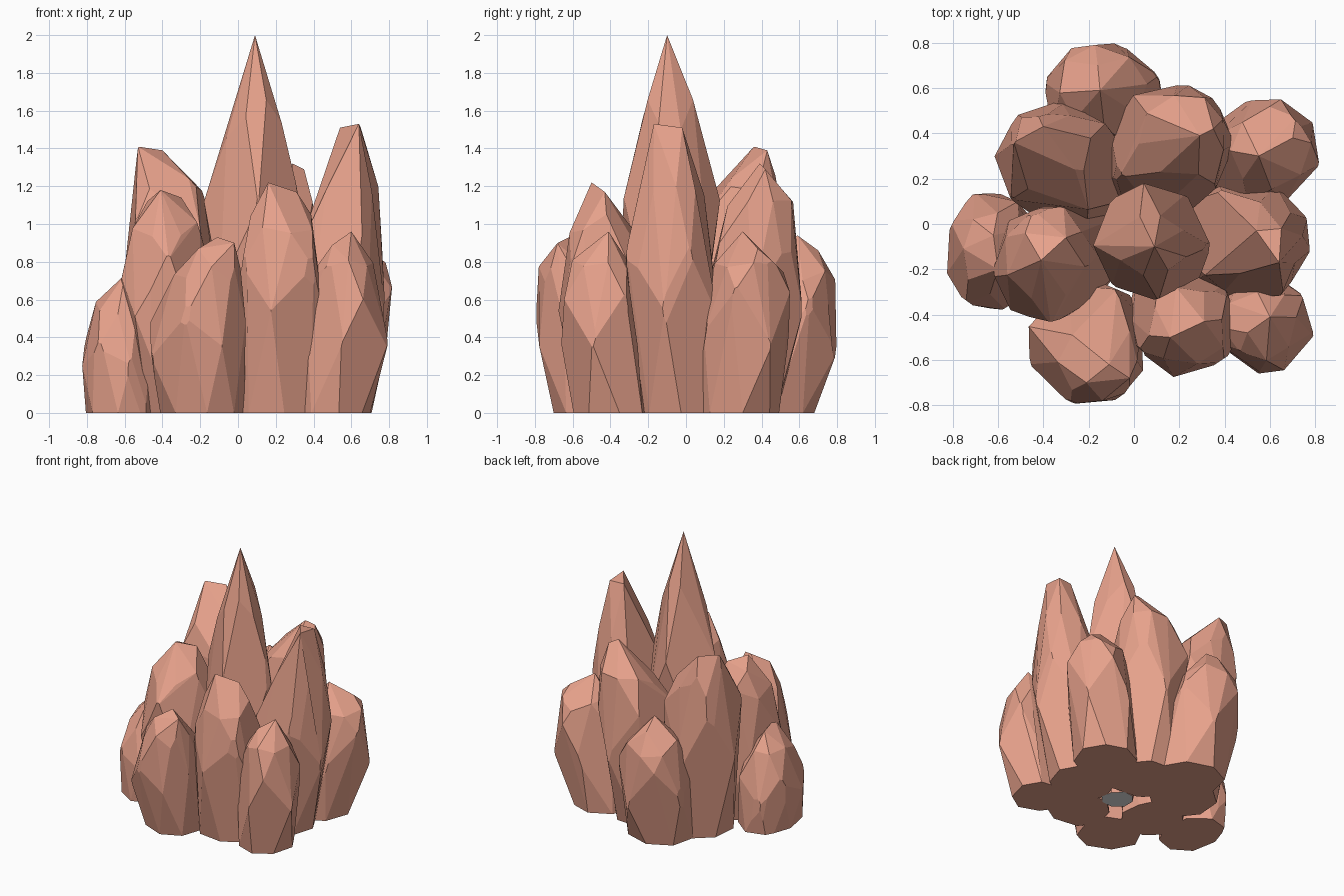
import bpy, bmesh, math, random
from mathutils import Vector

if "Cube" in bpy.data.objects:
    bpy.data.objects.remove(bpy.data.objects["Cube"])


def material(name, rgb):
    m = bpy.data.materials.new(name)
    m.diffuse_color = (*rgb, 1)
    m.use_nodes = True
    m.node_tree.nodes["Principled BSDF"].inputs["Base Color"].default_value = m.diffuse_color
    return m


CLAY = material("clay_rock", (0.80, 0.36, 0.26))
GREY = material("grey_underside", (0.8, 0.8, 0.8))


def unit_ring(rng, n):
    """Irregular polygon stretched to fill -1..1 on both axes, corners kept round."""
    start = rng.random() * math.tau
    pts = []
    for i in range(n):
        a = start + (i + rng.uniform(-0.2, 0.2)) * math.tau / n
        pts.append([math.cos(a), math.sin(a)])
    for k in (0, 1):
        lo, hi = min(p[k] for p in pts), max(p[k] for p in pts)
        for p in pts:
            p[k] = 2 * (p[k] - lo) / (hi - lo) - 1
    return [Vector(p) * min(1, 1.04 / Vector(p).length) for p in pts]


def hull(points):
    bm = bmesh.new()
    for p in points:
        bm.verts.new(p)
    res = bmesh.ops.convex_hull(bm, input=bm.verts[:])
    junk = {g for g in res["geom_interior"] + res["geom_unused"]
            if isinstance(g, bmesh.types.BMVert) and g.is_valid}
    bmesh.ops.delete(bm, geom=list(junk), context='VERTS')
    return bm


def rock(name, cx, cy, rx, ry, belly, tops, seed, shoulder=0.7, base=0.92, pull=0.09, n=8):
    """Faceted shard: base pulled to the cluster centre, zigzag belly, leaning shoulder, peak."""
    rng = random.Random(seed)
    ring = unit_ring(rng, n)
    half = [((a[0] + b[0]) * 0.54, (a[1] + b[1]) * 0.54)
            for a, b in zip(ring, ring[1:] + ring[:1])]
    tops = [Vector(t) for t in tops]
    mid = sum(tops, Vector()) / len(tops)
    h = max(t.z for t in tops)
    sx, sy = cx + (mid.x - cx) * 0.55, cy + (mid.y - cy) * 0.55
    sz = belly + 0.6 * (h - belly)
    d = max(math.hypot(cx, cy), 0.01)
    bx, by = cx - cx / d * pull, cy - cy / d * pull

    pts = list(tops)
    for i, (u, v) in enumerate(ring):
        zig = (0.22 if i % 2 else -0.22) * belly + rng.uniform(-0.04, 0.04)
        pts.append(Vector((cx + rx * u, cy + ry * v, belly + zig)))
    for i, (u, v) in enumerate(half):
        dz = rng.uniform(-0.1, 0.1) * (h - belly)
        k = shoulder - dz * 0.6
        pts.append(Vector((sx + rx * k * u, sy + ry * k * v, sz + dz)))
        pts.append(Vector((bx + rx * base * u, by + ry * base * v, 0)))

    # Shave a few corners into flat facets
    a0 = rng.random() * math.tau
    for i in range(5):
        a = a0 + (i + rng.uniform(-0.3, 0.3)) * math.tau / 5
        e = math.radians(rng.uniform(-10, 10))
        nrm = Vector((math.cos(a) * math.cos(e), math.sin(a) * math.cos(e), math.sin(e)))
        far = max(pts, key=lambda p: p.dot(nrm))
        bm = hull(pts)
        bmesh.ops.bisect_plane(bm, geom=bm.verts[:] + bm.edges[:] + bm.faces[:],
                               plane_co=far - nrm * rng.uniform(0.008, 0.018),
                               plane_no=nrm, clear_outer=True)
        pts = [v.co.copy() for v in bm.verts]
        bm.free()

    bm = hull(pts)
    bmesh.ops.dissolve_limit(bm, angle_limit=math.radians(9),
                             verts=bm.verts[:], edges=bm.edges[:])
    bmesh.ops.recalc_face_normals(bm, faces=bm.faces[:])
    me = bpy.data.meshes.new(name)
    bm.to_mesh(me)
    bm.free()
    me.materials.append(CLAY)
    ob = bpy.data.objects.new(name, me)
    bpy.context.collection.objects.link(ob)
    return ob


# Central spire, with its grey underside
spire = rock("central_spire", 0.08, -0.08, 0.26, 0.26, 0.90, [(0.09, -0.10, 2.0)],
             1, shoulder=0.56, base=0.42, pull=0)
spire.data.materials.append(GREY)
for f in spire.data.polygons:
    if f.normal.z < -0.9:
        f.material_index = 1

# Tall shards beside and behind the spire
rock("right_shard", 0.53, -0.08, 0.25, 0.26, 0.68,
     [(0.54, -0.03, 1.51), (0.64, -0.17, 1.53), (0.65, -0.02, 1.51)], 2,
     shoulder=0.65, pull=0.13)
rock("back_left_shard", -0.345, 0.29, 0.27, 0.26, 0.80,
     [(-0.53, 0.36, 1.41), (-0.40, 0.43, 1.39), (-0.26, 0.24, 1.24)], 3, pull=0.12)
rock("back_middle_shard", 0.17, 0.35, 0.275, 0.27, 0.72,
     [(0.29, 0.39, 1.32), (0.35, 0.42, 1.29), (0.15, 0.45, 1.19)], 4,
     shoulder=0.70, pull=0.12)
rock("left_shard", -0.385, -0.18, 0.24, 0.265, 0.64,
     [(-0.41, -0.16, 1.18), (-0.30, -0.06, 1.14), (-0.48, -0.04, 1.12)], 5,
     shoulder=0.78, pull=0.12)

# Lower outer rocks
rock("far_left_rock", -0.635, -0.12, 0.195, 0.265, 0.30,
     [(-0.60, -0.20, 0.73), (-0.62, -0.05, 0.70)], 6, shoulder=0.68, base=0.96, pull=0.02)
rock("front_left_rock", -0.205, -0.53, 0.26, 0.265, 0.42,
     [(-0.11, -0.62, 0.93), (-0.02, -0.68, 0.90), (-0.21, -0.70, 0.87)], 7,
     shoulder=0.66, base=0.82, pull=0.06)
rock("front_middle_rock", 0.225, -0.44, 0.235, 0.235, 0.66,
     [(0.16, -0.50, 1.22), (0.31, -0.43, 1.17)], 8, shoulder=0.72)
rock("front_right_rock", 0.575, -0.455, 0.22, 0.205, 0.48,
     [(0.60, -0.41, 0.96), (0.50, -0.48, 0.89)], 9, shoulder=0.74)
rock("back_right_rock", 0.58, 0.32, 0.24, 0.23, 0.50,
     [(0.55, 0.30, 0.96), (0.70, 0.38, 0.87)], 10, shoulder=0.74, pull=0.11)
rock("back_rock", -0.14, 0.56, 0.26, 0.24, 0.46,
     [(-0.15, 0.59, 0.94), (-0.16, 0.70, 0.86)], 11, shoulder=0.72, pull=0.11)
